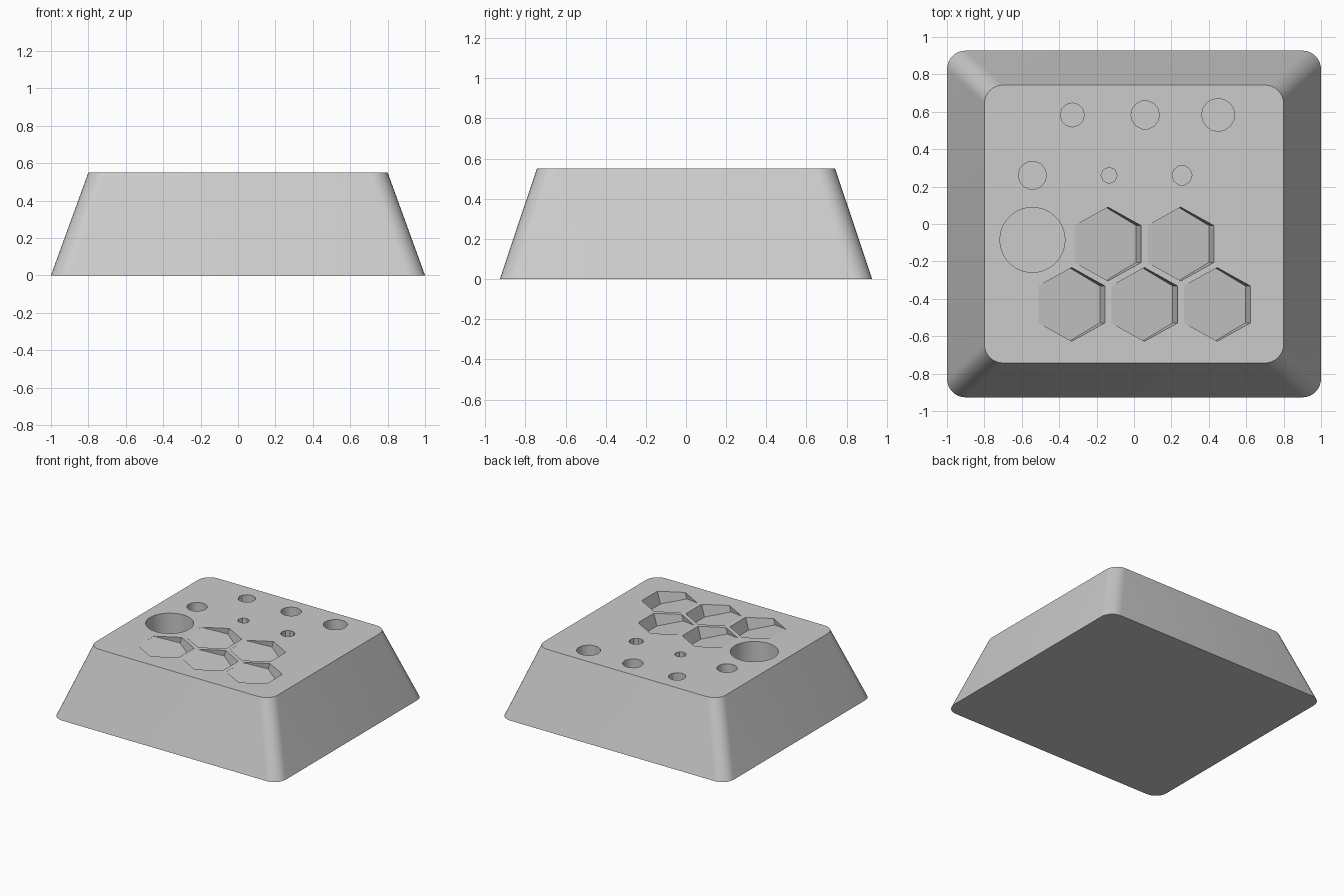
import bpy, bmesh
from math import sin, cos, tan, pi, radians
from mathutils import Matrix, Vector

HEIGHT = 0.55
HOLE_DEPTH = 0.4
TILT = radians(16)

old = bpy.data.objects.get("Cube")
if old:
    bpy.data.objects.remove(old)

grey = bpy.data.materials.new("light grey")
grey.use_nodes = True
grey.diffuse_color = (0.6, 0.6, 0.6, 1)
grey.node_tree.nodes["Principled BSDF"].inputs["Base Color"].default_value = (0.6, 0.6, 0.6, 1)


def loft(bm, bottom, top):
    """Closed solid between two loops with the same number of points."""
    low = [bm.verts.new(p) for p in bottom]
    high = [bm.verts.new(p) for p in top]
    bm.faces.new(low[::-1])
    bm.faces.new(high)
    n = len(low)
    for i in range(n):
        j = (i + 1) % n
        bm.faces.new((low[i], low[j], high[j], high[i]))


def finish(bm, name):
    bmesh.ops.recalc_face_normals(bm, faces=bm.faces[:])
    mesh = bpy.data.meshes.new(name)
    bm.to_mesh(mesh)
    bm.free()
    obj = bpy.data.objects.new(name, mesh)
    bpy.context.collection.objects.link(obj)
    mesh.materials.append(grey)
    return obj


def rounded_rect(hx, hy, r, z, steps=8):
    pts = []
    for k, (sx, sy) in enumerate([(1, 1), (-1, 1), (-1, -1), (1, -1)]):
        for i in range(steps + 1):
            a = (k + i / steps) * pi / 2
            pts.append((sx * (hx - r) + r * cos(a), sy * (hy - r) + r * sin(a), z))
    return pts


def polygon(x, y, z, r, n, start=0.0):
    return [Vector((x + r * cos(start + 2 * pi * i / n), y + r * sin(start + 2 * pi * i / n), z))
            for i in range(n)]


# Tapered block with rounded corners
bm = bmesh.new()
loft(bm, rounded_rect(1, 0.927, 0.1, 0), rounded_rect(0.8, 0.743, 0.1, HEIGHT))
block = finish(bm, "holder_block")

# Round holes: x, y, radius, sides
cut = bmesh.new()
for x, y, r, n in [(-0.33, 0.583, 0.064, 12), (0.06, 0.583, 0.076, 14), (0.45, 0.583, 0.088, 16),
                   (-0.543, 0.26, 0.075, 14), (-0.133, 0.26, 0.043, 8), (0.257, 0.26, 0.053, 10),
                   (-0.543, -0.085, 0.174, 30)]:
    loft(cut, polygon(x, y, HEIGHT - HOLE_DEPTH, r, n), polygon(x, y, HEIGHT + 0.1, r, n))

# Tilted hexagonal pockets, shallow on the -x side and deep on the +x side
R = 0.197
drop = R * cos(pi / 6) * sin(TILT)
tilt = Matrix.Rotation(TILT, 4, 'Y')
for x, y in [(-0.139, -0.107), (0.25, -0.107), (-0.333, -0.43), (0.056, -0.43), (0.445, -0.43)]:
    place = Matrix.Translation((x - drop * tan(TILT), y, HEIGHT - drop - 0.0005)) @ tilt
    loft(cut, [place @ p for p in polygon(0, 0, 0, R, 6, pi / 2)],
         [place @ p for p in polygon(0, 0, 0.4, R, 6, pi / 2)])
cutter = finish(cut, "pocket_cutter")
cutter.hide_render = True

# Cut the pockets, then drop the cutter
mod = block.modifiers.new("pockets", 'BOOLEAN')
mod.operation = 'DIFFERENCE'
mod.solver = 'EXACT'
mod.object = cutter
bpy.ops.object.select_all(action='DESELECT')
bpy.context.view_layer.objects.active = block
block.select_set(True)
bpy.ops.object.modifier_apply(modifier=mod.name)
bpy.data.objects.remove(cutter)

# Smooth corners and round walls, flat top and pocket floors
bpy.ops.object.shade_smooth_by_angle(angle=radians(27))
for p in block.data.polygons:
    if abs(p.normal.z) > 0.9:
        p.use_smooth = False
